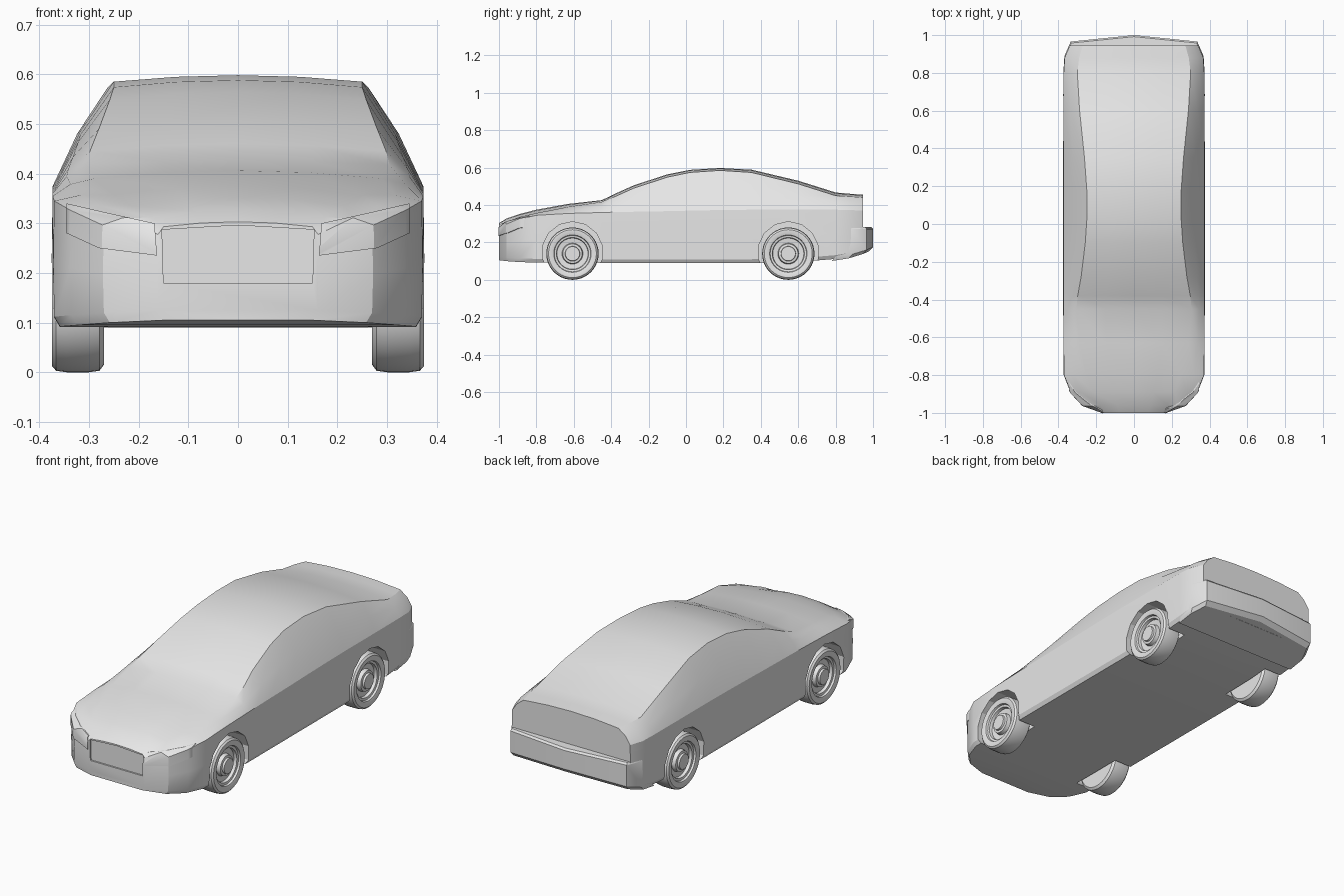
import bpy
import bmesh
from math import cos, sin, pi

default_cube = bpy.data.objects.get("Cube")
if default_cube:
    bpy.data.objects.remove(default_cube, do_unlink=True)

# One plain grey for the whole car
grey = bpy.data.materials.new("plain_grey")
grey.use_nodes = True
grey.diffuse_color = (0.8, 0.8, 0.8, 1)
for node in grey.node_tree.nodes:
    if node.type == 'BSDF_PRINCIPLED':
        node.inputs["Base Color"].default_value = (0.8, 0.8, 0.8, 1)


def finish(name, bm):
    """Turn a bmesh into a named grey object."""
    bmesh.ops.remove_doubles(bm, verts=bm.verts[:], dist=0.0001)
    bmesh.ops.recalc_face_normals(bm, faces=bm.faces[:])
    mesh = bpy.data.meshes.new(name)
    bm.to_mesh(mesh)
    bm.free()
    mesh.materials.append(grey)
    obj = bpy.data.objects.new(name, mesh)
    bpy.context.collection.objects.link(obj)
    return obj


def bridge(bm, rings, closed_ends=True):
    """Join matching closed rings of points, capping the two ends."""
    rows = [[bm.verts.new(p) for p in ring] for ring in rings]
    for a, b in zip(rows, rows[1:]):
        for i in range(len(a)):
            j = (i + 1) % len(a)
            bm.faces.new((a[i], a[j], b[j], b[i]))
    if closed_ends:
        bm.faces.new(rows[0])
        bm.faces.new(rows[-1])


def select_only(obj):
    bpy.ops.object.select_all(action='DESELECT')
    obj.select_set(True)
    bpy.context.view_layer.objects.active = obj


def boolean(obj, cutter, operation):
    """Apply a boolean and throw the cutter away."""
    mod = obj.modifiers.new("cut", 'BOOLEAN')
    mod.operation = operation
    mod.solver = 'EXACT'
    mod.object = cutter
    select_only(obj)
    bpy.ops.object.modifier_apply(modifier=mod.name)
    bpy.data.objects.remove(cutter, do_unlink=True)


def smooth(obj, degrees):
    select_only(obj)
    bpy.ops.object.shade_smooth_by_angle(angle=degrees * pi / 180)


# Body stations: y, half width, floor z, shoulder z, crease x, crease z, top z
stations = [
    (-1.0, .16, .105, .25, .15, .293, .303),
    (-.96, .27, .1, .295, .175, .312, .328),
    (-.89, .335, .095, .325, .215, .335, .352),
    (-.8, .37, .092, .345, .25, .357, .375),
    (-.63, .373, .09, .355, .29, .39, .406),
    (-.45, .373, .09, .36, .305, .417, .426),
    (-.38, .373, .09, .362, .298, .445, .46),
    (-.28, .373, .09, .364, .28, .49, .505),
    (-.1, .373, .09, .367, .258, .549, .564),
    (.02, .373, .09, .37, .25, .574, .588),
    (.18, .373, .09, .373, .25, .585, .598),
    (.35, .373, .09, .375, .262, .574, .589),
    (.6, .373, .095, .375, .288, .513, .53),
    (.8, .372, .112, .375, .3, .45, .467),
    (.88, .367, .125, .373, .29, .445, .46),
    (.945, .34, .14, .37, .272, .44, .455),
]


def body_ring(y, w, floor, shoulder, crease, edge, top, grow=0):
    mid_x = (w + crease) / 2 + .006
    mid_z = (shoulder + edge) / 2 + .006
    half = [(w - .012, floor), (w, floor + .02), (w + .002, (floor + shoulder) / 2),
            (w, shoulder), (mid_x, mid_z), (crease, edge),
            (crease / 2, edge + (top - edge) * .75)]
    points = [(0, floor)] + half + [(0, top)] + [(-x, z) for x, z in reversed(half)]
    if grow:
        points = [(x + (grow if x > 0 else -grow), z + grow / 2) for x, z in points]
    return [(x, y - grow, z) for x, z in points]


def body_shell(name, grow=0):
    bm = bmesh.new()
    bridge(bm, [body_ring(*s, grow=grow) for s in stations])
    return finish(name, bm)


def prism(name, outline, y0, y1):
    """Extrude an (x, z) outline along y."""
    bm = bmesh.new()
    bridge(bm, [[(x, y, z) for x, z in outline] for y in (y0, y1)])
    return finish(name, bm)


body = body_shell("body")

# Wheel arches cut into both sides
axles = {"front": -.607, "rear": .547}
sides = {"left": 1, "right": -1}
arch_sides = 14
for axle_y in axles.values():
    for side in sides.values():
        bm = bmesh.new()
        bridge(bm, [[(side * x, axle_y + .163 * sin(2 * pi * k / arch_sides),
                      .148 + .163 * cos(2 * pi * k / arch_sides))
                     for k in range(arch_sides)] for x in (.262, .5)])
        boolean(body, finish("arch_cutter", bm), 'DIFFERENCE')

# Shallow grille recess in the nose
grille = [(-.15, .18), (.15, .18), (.153, .287), (0, .296), (-.153, .287)]
boolean(body, prism("grille_cutter", grille, -1.1, -.992), 'DIFFERENCE')
smooth(body, 24)

# Headlight lenses: a slightly grown nose trimmed to the lamp outline
lamp = [(.163, .235), (.28, .25), (.345, .28), (.345, .34), (.25, .318), (.168, .3)]
for side_name, side in sides.items():
    lens = body_shell(side_name + "_headlight", grow=.003)
    outline = [(side * x, z) for x, z in lamp]
    boolean(lens, prism("lamp_cutter", outline, -1.1, -.74), 'INTERSECT')
    smooth(lens, 24)

# Rear bumper with a pointed plan and a flat shelf on top: x, y, lower z
plan = [(.335, .966, .15), (.368, .89, .127), (.368, .8, .113)]
plan = [(-x, y, z) for x, y, z in reversed(plan)] + [(0, 1.0, .165)] + plan
bm = bmesh.new()
bridge(bm, [[(x * .98, y - .02, z - .012) for x, y, z in plan],
            [(x, y, z + .01) for x, y, z in plan],
            [(x, y, .272) for x, y, z in plan],
            [(x * .99, y - .008, .282) for x, y, z in plan]])
smooth(finish("rear_bumper", bm), 30)

# Wheels: lathed tyre, rim and hub, as radius and distance from the middle
wheel_profile = [(0, .27), (.125, .27), (.137, .279), (.14, .3), (.14, .345),
                 (.137, .366), (.128, .374), (.115, .374), (.1, .37), (.097, .36),
                 (.086, .358), (.083, .343), (.056, .34), (.052, .36),
                 (.04, .362), (.038, .372), (0, .372)]
steps = 40
for axle_name, axle_y in axles.items():
    for side_name, side in sides.items():
        bm = bmesh.new()
        rings = [[(side * x, axle_y + r * cos(2 * pi * k / steps),
                   .14 + r * sin(2 * pi * k / steps)) for k in range(steps)]
                 for r, x in wheel_profile]
        bridge(bm, rings, closed_ends=False)
        smooth(finish(axle_name + "_" + side_name + "_wheel", bm), 35)
